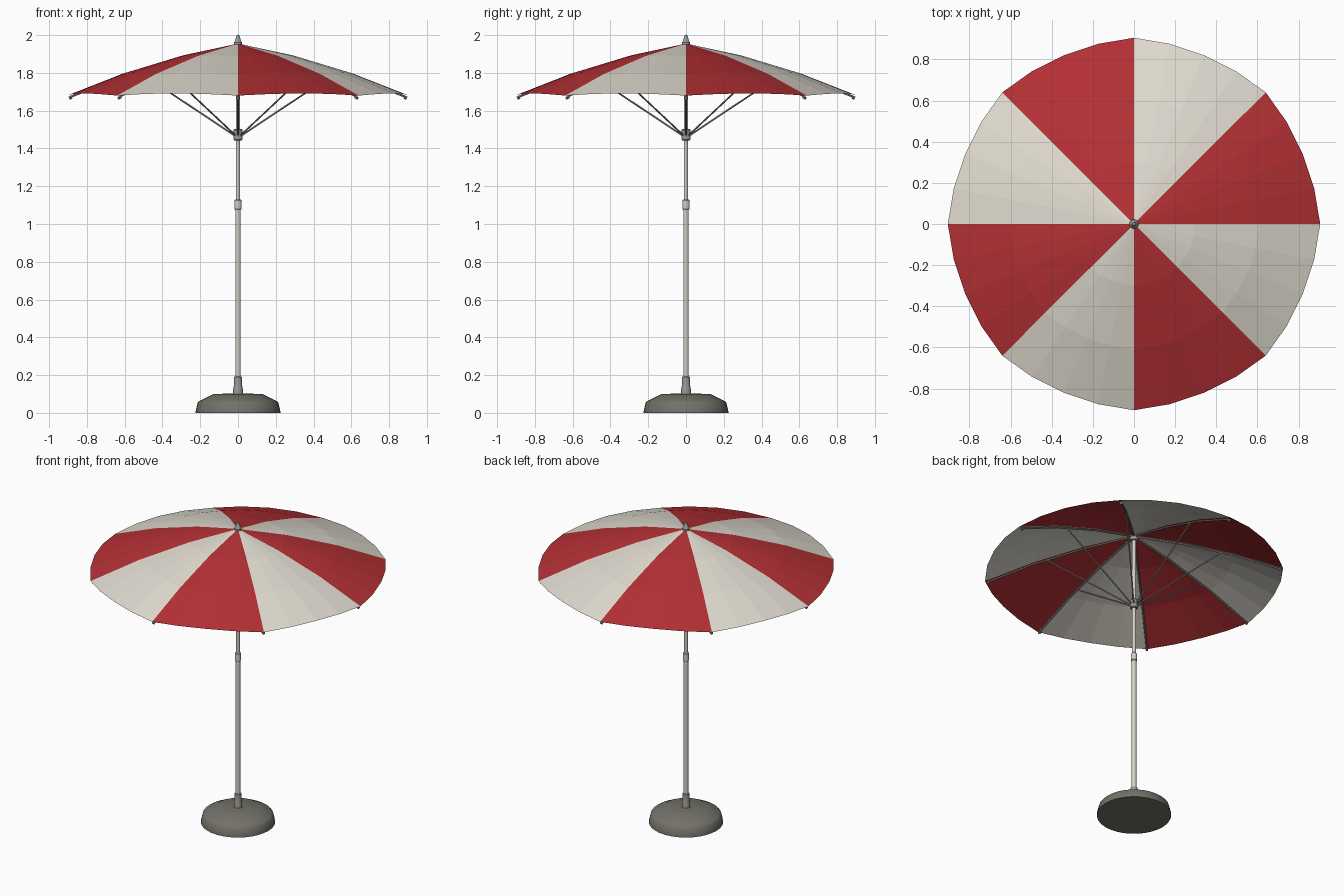
import bpy, bmesh
from math import sin, cos, pi, radians
from mathutils import Vector

cube = bpy.data.objects.get("Cube")
if cube:
    bpy.data.objects.remove(cube)


def material(name, rgb):
    m = bpy.data.materials.new(name)
    m.use_nodes = True
    m.diffuse_color = (*rgb, 1)
    m.node_tree.nodes["Principled BSDF"].inputs["Base Color"].default_value = (*rgb, 1)
    return m


RED = material("red fabric", (0.46, 0.03, 0.035))
CREAM = material("cream fabric", (0.75, 0.71, 0.63))
POLE = material("pale pole metal", (0.66, 0.63, 0.57))
STEEL = material("grey fittings", (0.33, 0.32, 0.30))
STONE = material("dark base", (0.17, 0.165, 0.14))


def finish(name, bm, mats, smooth=True):
    bmesh.ops.recalc_face_normals(bm, faces=bm.faces)
    me = bpy.data.meshes.new(name)
    bm.to_mesh(me)
    bm.free()
    ob = bpy.data.objects.new(name, me)
    bpy.context.collection.objects.link(ob)
    for m in mats:
        me.materials.append(m)
    if smooth:
        bpy.ops.object.select_all(action='DESELECT')
        ob.select_set(True)
        bpy.context.view_layer.objects.active = ob
        bpy.ops.object.shade_smooth_by_angle(angle=radians(35))
    return ob


def lathe(name, profile, mat, sides=24):
    """Turned part from (radius, height) pairs, capped at both ends."""
    bm = bmesh.new()
    rings = [[bm.verts.new((r * cos(2 * pi * i / sides), r * sin(2 * pi * i / sides), z))
              for i in range(sides)] for r, z in profile]
    for a, b in zip(rings, rings[1:]):
        for i in range(sides):
            j = (i + 1) % sides
            bm.faces.new((a[i], a[j], b[j], b[i]))
    bm.faces.new(rings[0])
    bm.faces.new(rings[-1])
    return finish(name, bm, [mat])


def rod(bm, a, b, r, sides=8):
    """Add a round bar from a to b."""
    a, b = Vector(a), Vector(b)
    turn = (b - a).to_track_quat('Z', 'Y').to_matrix().to_4x4()
    turn.translation = (a + b) / 2
    bmesh.ops.create_cone(bm, cap_ends=True, segments=sides, radius1=r, radius2=r,
                          depth=(b - a).length, matrix=turn)


def polar(r, z, angle):
    return Vector((r * cos(angle), r * sin(angle), z))


# Weighted base and sleeve
lathe("base", [(0.225, 0), (0.223, 0.015), (0.213, 0.055), (0.205, 0.062),
               (0.13, 0.10), (0.02, 0.103)], STONE, 32)
lathe("base_sleeve", [(0.026, 0.10), (0.025, 0.13), (0.021, 0.15), (0.021, 0.19),
                      (0.016, 0.193)], STEEL)

# Two-stage pole with collar, runner and finial
lathe("lower_pole", [(0.0145, 0.10), (0.0145, 1.10)], POLE)
lathe("upper_pole", [(0.0115, 1.08), (0.0115, 1.95)], POLE)
lathe("collar", [(0.016, 1.076), (0.019, 1.08), (0.019, 1.125), (0.015, 1.13)], POLE)
lathe("runner", [(0.02, 1.443), (0.024, 1.448), (0.024, 1.498), (0.02, 1.503)], STEEL)
lathe("top_hub", [(0.025, 1.915), (0.025, 1.94)], STEEL)
lathe("finial", [(0.022, 1.95), (0.022, 1.962), (0.015, 1.97), (0.012, 1.985),
                 (0.008, 1.997), (0.003, 2.0)], STEEL)

# Canopy: eight panels, slightly gathered between the ribs
PANELS, STEPS = 8, 4
SPAN = 2 * pi / PANELS
RIB = [(0.0, 1.955), (0.3, 1.89), (0.61, 1.796), (0.905, 1.68)]

bm = bmesh.new()
count = PANELS * STEPS
apex = bm.verts.new((0, 0, RIB[0][1]))
rings = []
for r, z in RIB[1:]:
    ring = []
    for i in range(count):
        slack = sin(pi * (i % STEPS) / STEPS) * r / RIB[-1][0]
        ring.append(bm.verts.new(polar(r - 0.017 * slack, z + 0.012 * slack,
                                       SPAN * i / STEPS)))
    rings.append(ring)
for i in range(count):
    j = (i + 1) % count
    faces = [bm.faces.new((apex, rings[0][i], rings[0][j]))]
    for a, b in zip(rings, rings[1:]):
        faces.append(bm.faces.new((a[i], b[i], b[j], a[j])))
    for f in faces:
        f.material_index = (i // STEPS) % 2
finish("canopy", bm, [RED, CREAM], smooth=False)

# Ribs under the seams, with tips, and struts down to the runner
DROP = 0.012
ribs, tips, struts = bmesh.new(), bmesh.new(), bmesh.new()
for k in range(PANELS):
    ang = SPAN * k
    path = [polar(max(r, 0.015), z - DROP, ang) for r, z in RIB[:-1]]
    path.append(polar(0.885, 1.674, ang))
    for a, b in zip(path, path[1:]):
        rod(ribs, a, b, 0.006)
    rod(tips, polar(0.88, 1.672, ang), polar(0.894, 1.666, ang), 0.0085)
    rod(struts, polar(0.02, 1.47, ang), polar(0.53, 1.808, ang), 0.0045)
finish("ribs", ribs, [STEEL])
finish("rib_tips", tips, [STEEL])
finish("struts", struts, [STEEL])
